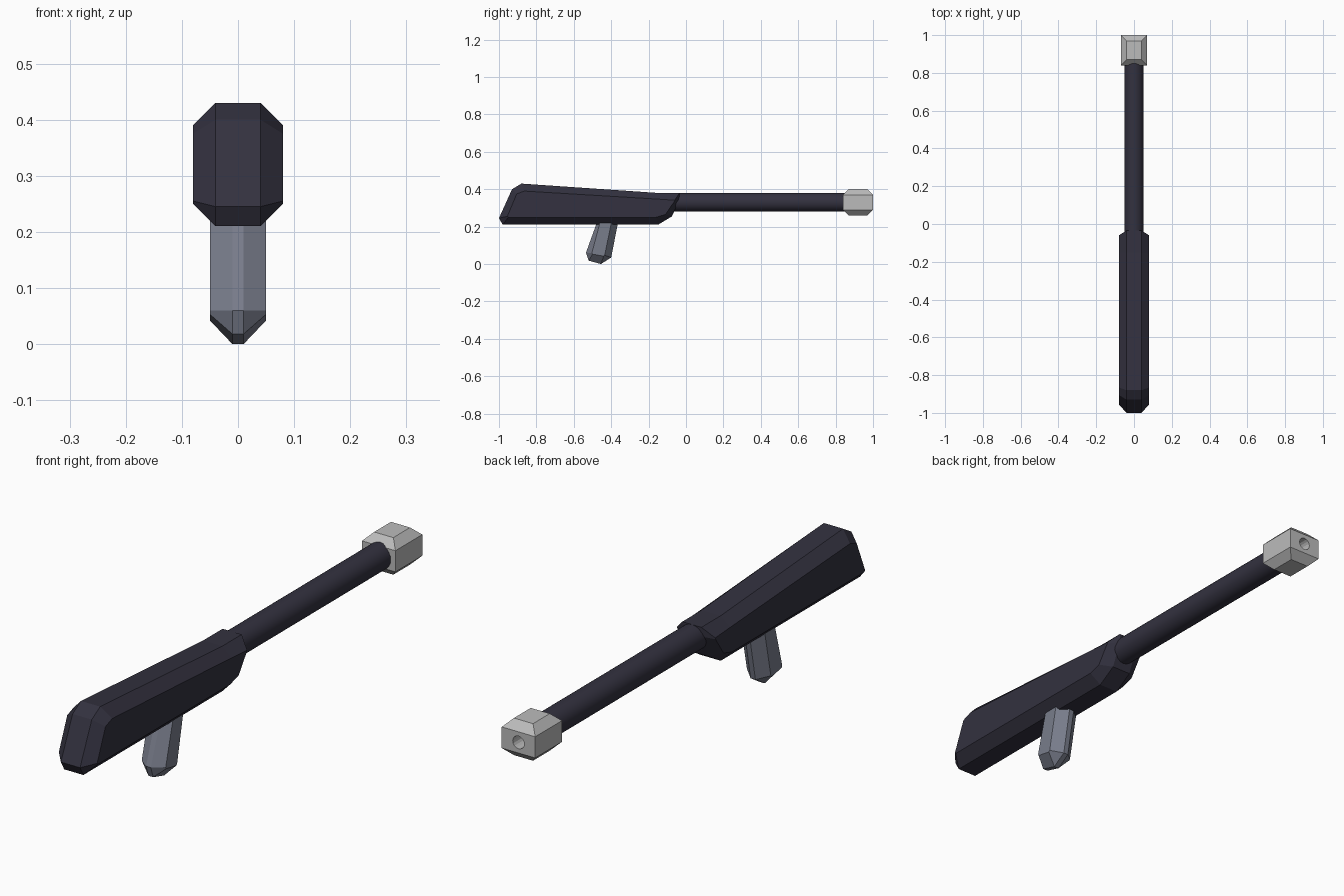
import bpy, bmesh, math

if "Cube" in bpy.data.objects:
    bpy.data.objects.remove(bpy.data.objects["Cube"], do_unlink=True)


def material(name, color):
    m = bpy.data.materials.new(name)
    m.use_nodes = True
    m.diffuse_color = (*color, 1)
    bsdf = next(n for n in m.node_tree.nodes if n.type == 'BSDF_PRINCIPLED')
    bsdf.inputs["Base Color"].default_value = (*color, 1)
    return m


dark = material("dark_slate", (0.033, 0.031, 0.05))
steel = material("blue_grey", (0.19, 0.205, 0.26))
light = material("light_grey", (0.5, 0.5, 0.5))


def finish(name, bm, mat):
    bmesh.ops.recalc_face_normals(bm, faces=bm.faces)
    mesh = bpy.data.meshes.new(name)
    bm.to_mesh(mesh)
    bm.free()
    mesh.materials.append(mat)
    obj = bpy.data.objects.new(name, mesh)
    bpy.context.collection.objects.link(obj)
    return obj


def loft(name, rings, mat):
    """Skin a row of equal-length rings and cap both ends."""
    bm = bmesh.new()
    loops = [[bm.verts.new(p) for p in ring] for ring in rings]
    for a, b in zip(loops, loops[1:]):
        for i in range(len(a)):
            j = (i + 1) % len(a)
            bm.faces.new((a[i], a[j], b[j], b[i]))
    bm.faces.new(loops[0])
    bm.faces.new(loops[-1])
    return finish(name, bm, mat)


def bevelled_plate(name, outer, inner, core, half, mat):
    """Side profile: wide in the middle (outer), narrowed to each flank (inner)."""
    steps = ((-half, inner), (-core, outer), (core, outer), (half, inner))
    return loft(name, [[(x, y, z) for y, z in prof] for x, prof in steps], mat)


def rod(name, radius, y0, y1, z, mat, sides):
    angles = [2 * math.pi * i / sides for i in range(sides)]
    return loft(name, [[(radius * math.cos(a), y, z + radius * math.sin(a))
                        for a in angles] for y in (y0, y1)], mat)


# Main body
body_outer = [(-1, .245), (-.93, .40), (-.88, .43), (-.15, .38), (-.035, .38),
              (-.035, .345), (-.075, .255), (-.15, .21), (-.98, .21)]
body_inner = [(-.955, .255), (-.905, .375), (-.865, .39), (-.15, .347), (-.06, .341),
              (-.062, .335), (-.11, .265), (-.16, .25), (-.95, .25)]
bevelled_plate("body", body_outer, body_inner, .04, .08, dark)

# Grip
grip_outer = [(-.47, .24), (-.535, .06), (-.52, .018), (-.455, 0), (-.4, .035), (-.36, .24)]
grip_inner = [(-.455, .24), (-.503, .06), (-.5, .053), (-.44, .042), (-.435, .047), (-.395, .24)]
bevelled_plate("grip", grip_outer, grip_inner, .01, .05, steel)

# Barrel
AXIS = .33
barrel = rod("barrel", .05, -.15, .85, AXIS, dark, 24)
bpy.ops.object.select_all(action='DESELECT')
barrel.select_set(True)
bpy.context.view_layer.objects.active = barrel
bpy.ops.object.shade_smooth_by_angle()


# Muzzle block with sloped top and bottom
def rect(hx, y0, y1, z):
    return [(-hx, y0, z), (hx, y0, z), (hx, y1, z), (-hx, y1, z)]


muzzle = loft("muzzle", [rect(.04, .87, .97, AXIS - .07), rect(.07, .84, 1, AXIS - .04),
                         rect(.07, .84, 1, AXIS + .04), rect(.04, .87, .97, AXIS + .07)], light)

# Bore hole
cutter = rod("bore_cutter", .024, .9, 1.1, AXIS, light, 16)
cutter.hide_render = True
cutter.hide_viewport = True
bore = muzzle.modifiers.new("bore", 'BOOLEAN')
bore.operation = 'DIFFERENCE'
bore.solver = 'EXACT'
bore.object = cutter
